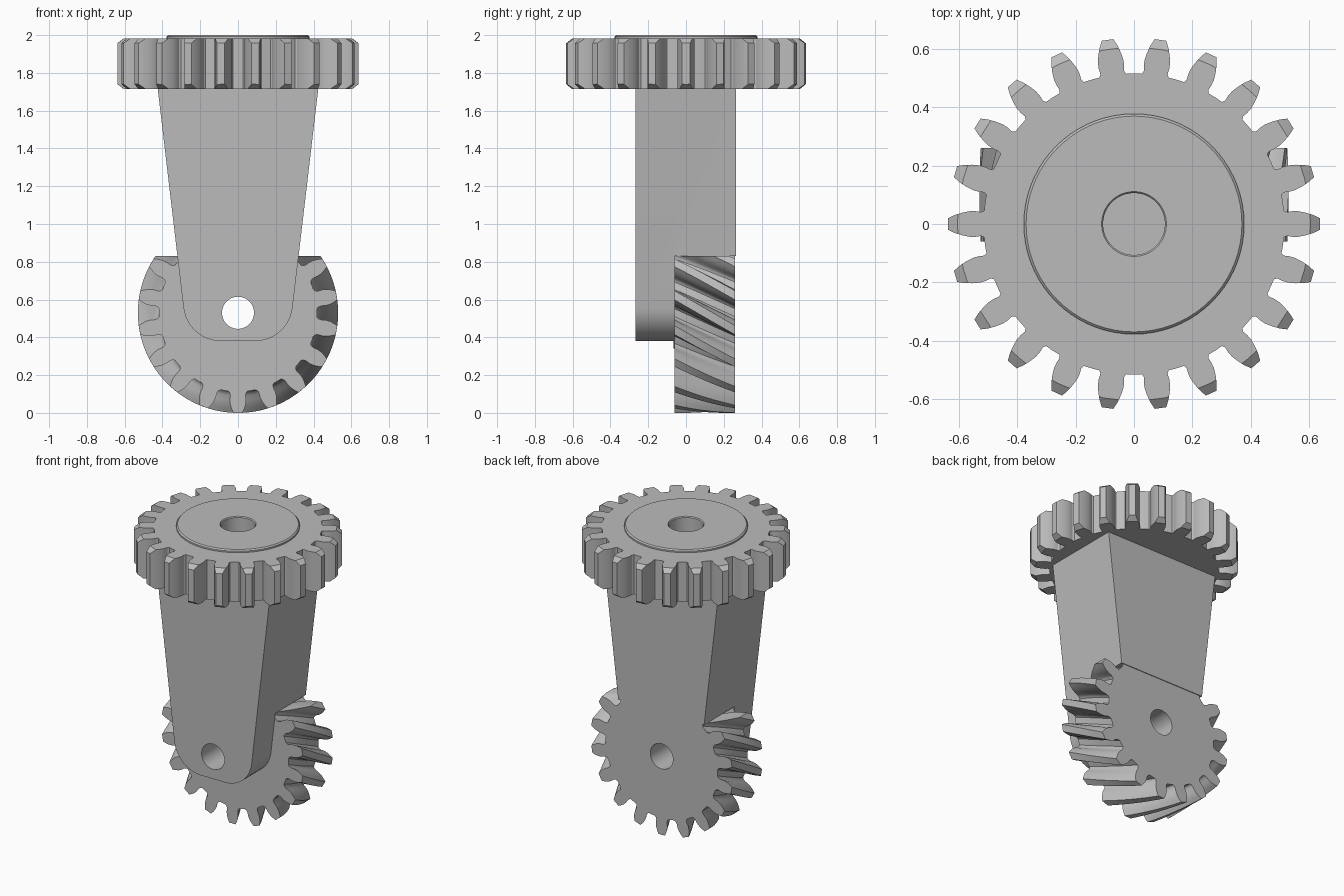
import bpy, bmesh, math
from mathutils import Vector

cube = bpy.data.objects.get("Cube")
if cube:
    bpy.data.objects.remove(cube, do_unlink=True)

grey = bpy.data.materials.new("machined_grey")
grey.use_nodes = True
grey.diffuse_color = (0.5, 0.5, 0.5, 1)
grey.node_tree.nodes["Principled BSDF"].inputs["Base Color"].default_value = (0.5, 0.5, 0.5, 1)


def loft(name, rings):
    """Closed solid through matching loops, capped at both ends."""
    bm = bmesh.new()
    loops = [[bm.verts.new(p) for p in ring] for ring in rings]
    n = len(loops[0])
    for a, b in zip(loops, loops[1:]):
        for i in range(n):
            j = (i + 1) % n
            bm.faces.new((a[i], a[j], b[j], b[i]))
    bm.faces.new(loops[0][::-1])
    bm.faces.new(loops[-1])
    bmesh.ops.recalc_face_normals(bm, faces=bm.faces)
    mesh = bpy.data.meshes.new(name)
    bm.to_mesh(mesh)
    bm.free()
    mesh.materials.append(grey)
    ob = bpy.data.objects.new(name, mesh)
    bpy.context.collection.objects.link(ob)
    return ob


def circle(r, n=72):
    return [(r * math.cos(math.tau * i / n), r * math.sin(math.tau * i / n)) for i in range(n)]


def upright(outline, z):
    return [(x, y, z) for x, y in outline]


def facing(outline, y, z=0.0):
    return [(x, y, z + h) for x, h in outline]


def turned(name, steps):
    """Stack of circles along z, given as (radius, height)."""
    return loft(name, [upright(circle(r), z) for r, z in steps])


def box(name, lo, hi):
    outline = [(lo[0], lo[1]), (hi[0], lo[1]), (hi[0], hi[1]), (lo[0], hi[1])]
    return loft(name, [upright(outline, lo[2]), upright(outline, hi[2])])


def gear_outline(teeth, flank, start=0.0):
    """Flank holds (radius, half width) pairs from root to tip."""
    pts = []
    root = flank[0][0]
    for k in range(teeth):
        mid = start + math.tau * k / teeth
        side = [(r, math.asin(w / r)) for r, w in flank]
        polar = [(r, mid - a) for r, a in side] + [(r, mid + a) for r, a in side[::-1]]
        polar.append((root, mid + math.pi / teeth))
        pts += [(r * math.cos(a), r * math.sin(a)) for r, a in polar]
    return pts


def boolean(ob, cutter, operation="DIFFERENCE"):
    mod = ob.modifiers.new("cut", "BOOLEAN")
    mod.operation = operation
    mod.solver = "EXACT"
    mod.object = cutter
    bpy.context.view_layer.update()
    bpy.context.view_layer.objects.active = ob
    bpy.ops.object.modifier_apply(modifier=mod.name)
    bpy.data.objects.remove(cutter, do_unlink=True)


def bore():
    return loft("bore", [facing(circle(0.085, 48), y, AXLE) for y in (-0.5, 0.5)])


AXLE = 0.53     # height of the lower axle
STEP = 0.83     # height of the notch in the arm
BACK = -0.06    # plane between arm and lower gear
BASE, TOP = 1.715, 1.982

# Upper spur gear with chamfered tooth ends
flank = [(0.516, 0.046), (0.526, 0.041), (0.545, 0.044), (0.565, 0.044),
         (0.59, 0.039), (0.615, 0.031), (0.638, 0.02)]
teeth = gear_outline(22, flank)
upper_gear = loft("upper_gear", [upright(teeth, BASE), upright(teeth, TOP)])
blank = turned("blank", [(0.604, BASE - 0.001), (0.645, BASE + 0.03),
                         (0.645, TOP - 0.03), (0.604, TOP + 0.001)])
boolean(upper_gear, blank, "INTERSECT")
boolean(upper_gear, turned("bore", [(0.11, 1.6), (0.11, 2.1)]))

# Raised hub on the upper gear
hub = turned("hub", [(0.378, TOP - 0.01), (0.378, TOP + 0.01), (0.37, 2.0)])
boolean(hub, turned("bore", [(0.106, 1.6), (0.106, 1.994), (0.112, 2.001)]))

# Tapered arm with rounded lower corners and a notch for the lower gear
half = [(0.425, BASE + 0.002)]
corner, radius = Vector((0.09, 0.58)), 0.2
for i in range(13):
    a = math.radians(-6.5 - 83.5 * i / 12)
    half.append((corner.x + radius * math.cos(a), corner.y + radius * math.sin(a)))
profile = half + [(-x, z) for x, z in half[::-1]]
arm = loft("arm", [facing(profile, -0.267), facing(profile, 0.265)])
boolean(arm, box("notch", (-1, BACK, 0), (1, 1, STEP)))
boolean(arm, bore())

# Thin boss between arm and lower gear
boss = loft("boss", [facing(circle(0.19), y, AXLE) for y in (BACK - 0.006, BACK + 0.004)])
boolean(boss, bore())

# Lower helical gear, trimmed flat under the arm
flank = [(0.418, 0.052), (0.425, 0.044), (0.44, 0.04), (0.465, 0.043),
         (0.49, 0.04), (0.51, 0.033), (0.53, 0.024)]
layers = 8
rings = []
for i in range(layers + 1):
    t = i / layers
    start = -math.pi / 2 + math.radians(20) * (1 - t)
    rings.append(facing(gear_outline(18, flank, start), BACK + 0.32 * t, AXLE))
lower_gear = loft("lower_gear", rings)
boolean(lower_gear, box("trim", (-1, -1, STEP), (1, 1, 1.5)))
boolean(lower_gear, bore())

# Smooth curved walls, keep edges crisp
bpy.ops.object.select_all(action="DESELECT")
for ob in (upper_gear, hub, arm, boss, lower_gear):
    ob.select_set(True)
bpy.context.view_layer.objects.active = arm
bpy.ops.object.shade_smooth_by_angle(angle=math.radians(32))
